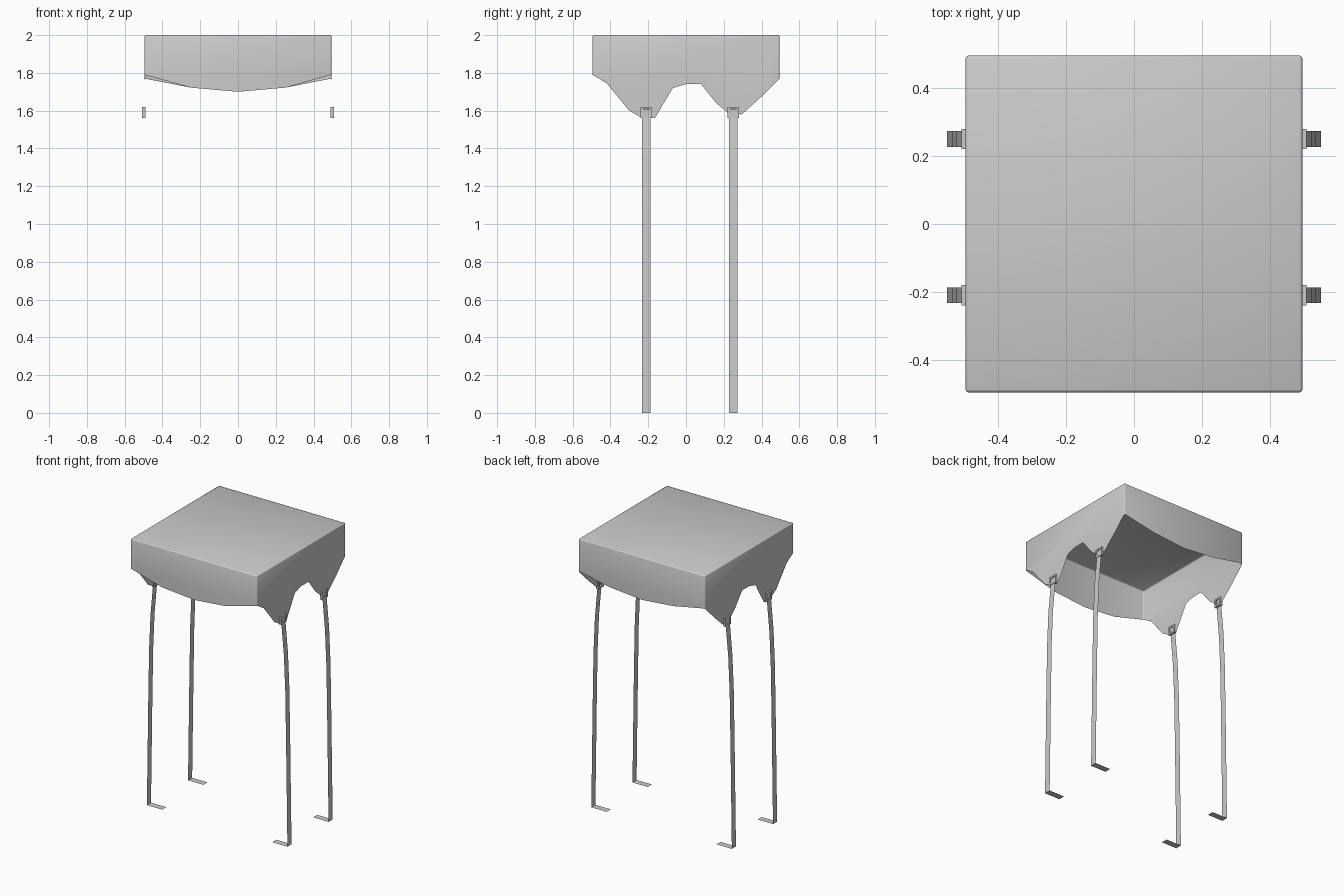
import bpy
import bmesh

if "Cube" in bpy.data.objects:
    bpy.data.objects.remove(bpy.data.objects["Cube"], do_unlink=True)

HALF = 0.495          # half width of the cover
STRAP_Y = {"front": -0.21, "back": 0.25}

grey = bpy.data.materials.new("light_grey")
grey.use_nodes = True
colour = (0.6, 0.6, 0.6, 1)
grey.diffuse_color = colour
grey.node_tree.nodes["Principled BSDF"].inputs["Base Color"].default_value = colour


def finish(name, bm, smooth):
    mesh = bpy.data.meshes.new(name)
    bm.to_mesh(mesh)
    bm.free()
    for poly in mesh.polygons:
        poly.use_smooth = smooth
    mesh.materials.append(grey)
    obj = bpy.data.objects.new(name, mesh)
    bpy.context.collection.objects.link(obj)
    return obj


# Cover: an open shell with a shaped hem on each side
def build_cover():
    end_hem = [(-0.25, 1.722), (0, 1.70), (0.25, 1.722)]
    side_hem = [(-0.42, 1.745), (-0.3, 1.6), (-0.23, 1.56), (-0.165, 1.56),
                (-0.07, 1.72), (0, 1.74), (0.08, 1.74), (0.16, 1.64),
                (0.22, 1.59), (0.295, 1.58), (0.4, 1.675)]
    bm = bmesh.new()
    corners = [(-HALF, -HALF), (HALF, -HALF), (HALF, HALF), (-HALF, HALF)]
    top = [bm.verts.new((x, y, 2)) for x, y in corners]
    low = [bm.verts.new((x, y, 1.79 if y < 0 else 1.77)) for x, y in corners]
    hems = [[(a, -HALF, z) for a, z in end_hem],
            [(HALF, a, z) for a, z in side_hem],
            [(a, HALF, z) for a, z in reversed(end_hem)],
            [(-HALF, a, z) for a, z in reversed(side_hem)]]
    bm.faces.new(top)
    for i, hem in enumerate(hems):
        j = (i + 1) % 4
        points = [bm.verts.new(p) for p in hem]
        bm.faces.new([top[i], low[i]] + points + [low[j], top[j]])
    bmesh.ops.recalc_face_normals(bm, faces=bm.faces)
    folds = [e for e in bm.edges if len(e.link_faces) == 2]
    bmesh.ops.bevel(bm, geom=folds, offset=0.008, segments=2,
                    profile=0.5, affect="EDGES")
    finish("cover", bm, True)


# Strap: a flat ribbon that bows outward and folds under at the floor
def build_strap(name, side, y):
    path = [(0.503, 1.605), (0.503, 1.56), (0.522, 1.35), (0.533, 1.1),
            (0.54, 0.7), (0.55, 0), (0.43, 0)]
    bm = bmesh.new()
    rows = [[bm.verts.new((side * x, y + d, z)) for d in (-0.023, 0.023)]
            for x, z in path]
    for a, b in zip(rows, rows[1:]):
        quad = [a[0], b[0], b[1], a[1]]
        bm.faces.new(quad if side < 0 else quad[::-1])
    # Outward normals on the upright part
    bm.normal_update()
    if bm.faces[:][2].normal.x * side < 0:
        bmesh.ops.reverse_faces(bm, faces=bm.faces)
    finish(name, bm, False)


# Buckle: a square frame of four bars
def build_buckle(name, side, y):
    bm = bmesh.new()
    bars = [(-0.024, 0, 0.012, 0.06), (0.024, 0, 0.012, 0.06),
            (0, -0.024, 0.036, 0.012), (0, 0.024, 0.036, 0.012)]
    for dy, dz, width, height in bars:
        verts = bmesh.ops.create_cube(bm, size=1)["verts"]
        bmesh.ops.scale(bm, vec=(0.018, width, height), verts=verts)
        bmesh.ops.translate(bm, vec=(side * 0.498, y + dy, 1.59 + dz), verts=verts)
    finish(name, bm, False)


build_cover()
for side, side_name in ((1, "left"), (-1, "right")):
    for end, y in STRAP_Y.items():
        build_strap(f"{end}_{side_name}_strap", side, y)
        build_buckle(f"{end}_{side_name}_buckle", side, y)
